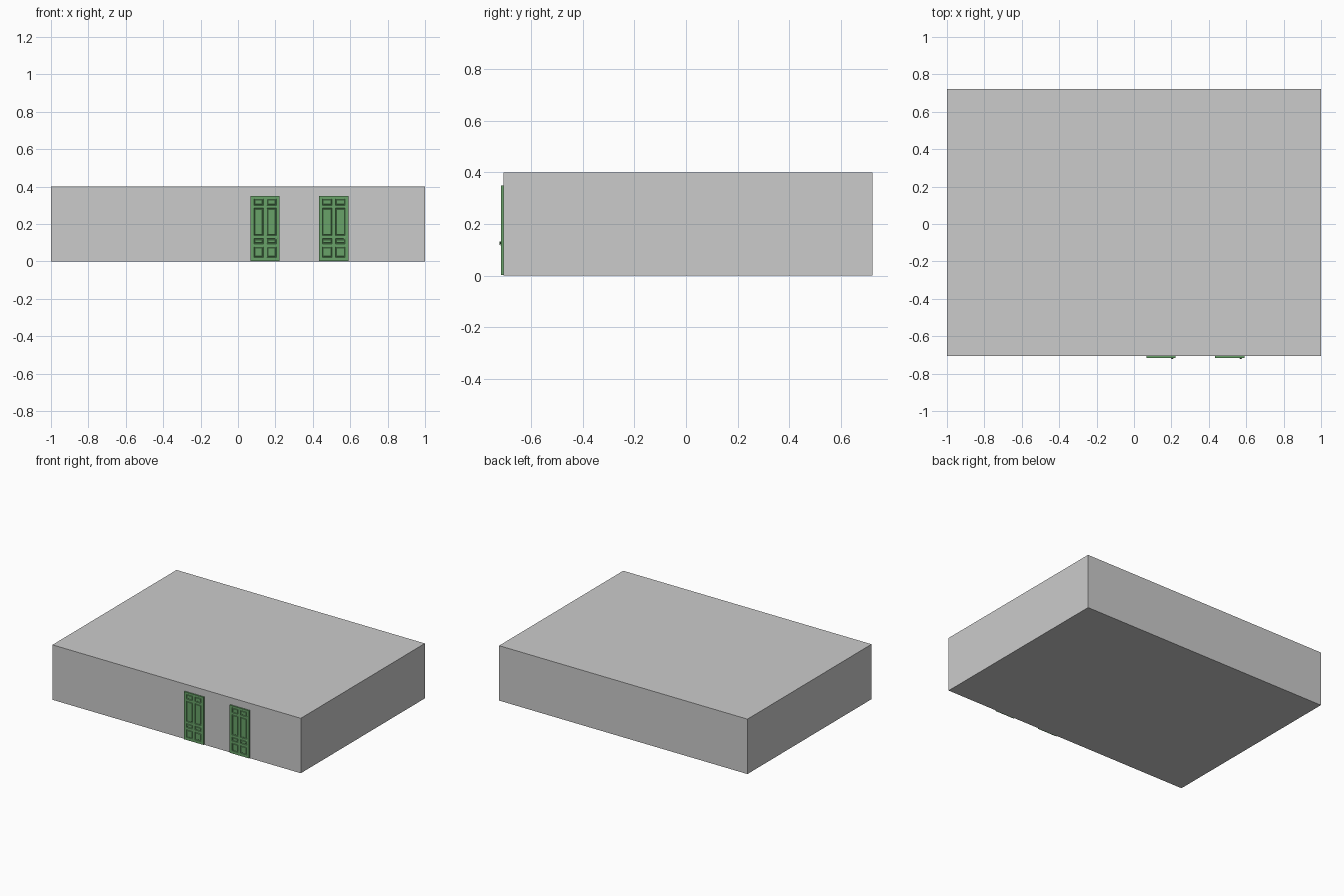
import bpy, bmesh, math

if "Cube" in bpy.data.objects:
    bpy.data.objects.remove(bpy.data.objects["Cube"])

WALL_Y = -0.706          # front wall plane
DOOR_T = 0.010           # door thickness
DOOR_W = 0.156

green = bpy.data.materials.new("door_green")
green.diffuse_color = (0.14, 0.36, 0.14, 1)
green.use_nodes = True
green.node_tree.nodes["Principled BSDF"].inputs["Base Color"].default_value = green.diffuse_color


def finish(bm, name, mat=None):
    bmesh.ops.recalc_face_normals(bm, faces=bm.faces)
    me = bpy.data.meshes.new(name)
    bm.to_mesh(me)
    bm.free()
    ob = bpy.data.objects.new(name, me)
    bpy.context.collection.objects.link(ob)
    if mat:
        me.materials.append(mat)
    return ob


# Building block
def building():
    bm = bmesh.new()
    bmesh.ops.create_cube(bm, size=1)
    back = 0.7215
    for v in bm.verts:
        v.co.x *= 2
        v.co.y = back if v.co.y > 0 else WALL_Y
        v.co.z = 0.4 if v.co.z > 0 else 0
    finish(bm, "building_block")


# Panelled door: a grid front whose odd cells become moulded panels
def door(cx, name):
    h = DOOR_W / 2
    xs = [cx + o for o in (-h, -0.060, -0.009, 0.009, 0.060, h)]
    zs = [0.002, 0.022, 0.078, 0.094, 0.122, 0.138, 0.285, 0.300, 0.335, 0.349]
    bm = bmesh.new()
    grid = [[bm.verts.new((x, WALL_Y - DOOR_T, z)) for x in xs] for z in zs]
    panels = []
    for j in range(len(zs) - 1):
        for i in range(len(xs) - 1):
            f = bm.faces.new((grid[j][i], grid[j][i + 1],
                              grid[j + 1][i + 1], grid[j + 1][i]))
            if i % 2 and j % 2:
                panels.append(f)
    bm.normal_update()
    # slab sides and back
    rim = [e for e in bm.edges if e.is_boundary]
    ext = bmesh.ops.extrude_edge_only(bm, edges=rim)["geom"]
    for v in (g for g in ext if isinstance(g, bmesh.types.BMVert)):
        v.co.y = WALL_Y
    bmesh.ops.holes_fill(bm, edges=[e for e in bm.edges if e.is_boundary], sides=0)
    # recessed groove, then raised centre field
    for width, depth in ((0.003, -0.004), (0.003, 0), (0.003, 0.003)):
        bm.normal_update()
        bmesh.ops.inset_individual(bm, faces=panels, thickness=width, depth=depth)
    finish(bm, name, green)


# Round door knob turned from a short profile, axis along -y
def knob(cx, name):
    profile = [(0.0, 0.0), (0.009, 0.0), (0.009, 0.001), (0.0035, 0.0015),
               (0.0035, 0.0025), (0.007, 0.003), (0.008, 0.004),
               (0.006, 0.005), (0.0, 0.0055)]
    bm = bmesh.new()
    y0 = WALL_Y - DOOR_T
    vs = [bm.verts.new((cx + r, y0 - d, 0.126)) for r, d in profile]
    es = [bm.edges.new(p) for p in zip(vs, vs[1:])]
    bmesh.ops.spin(bm, geom=vs + es, cent=(cx, y0, 0.126), axis=(0, 1, 0),
                   angle=2 * math.pi, steps=16)
    bmesh.ops.remove_doubles(bm, verts=bm.verts, dist=1e-5)
    finish(bm, name, green)


building()
for side, cx in (("left", 0.145), ("right", 0.512)):
    door(cx, side + "_door")
    knob(cx + 0.059, side + "_door_knob")
